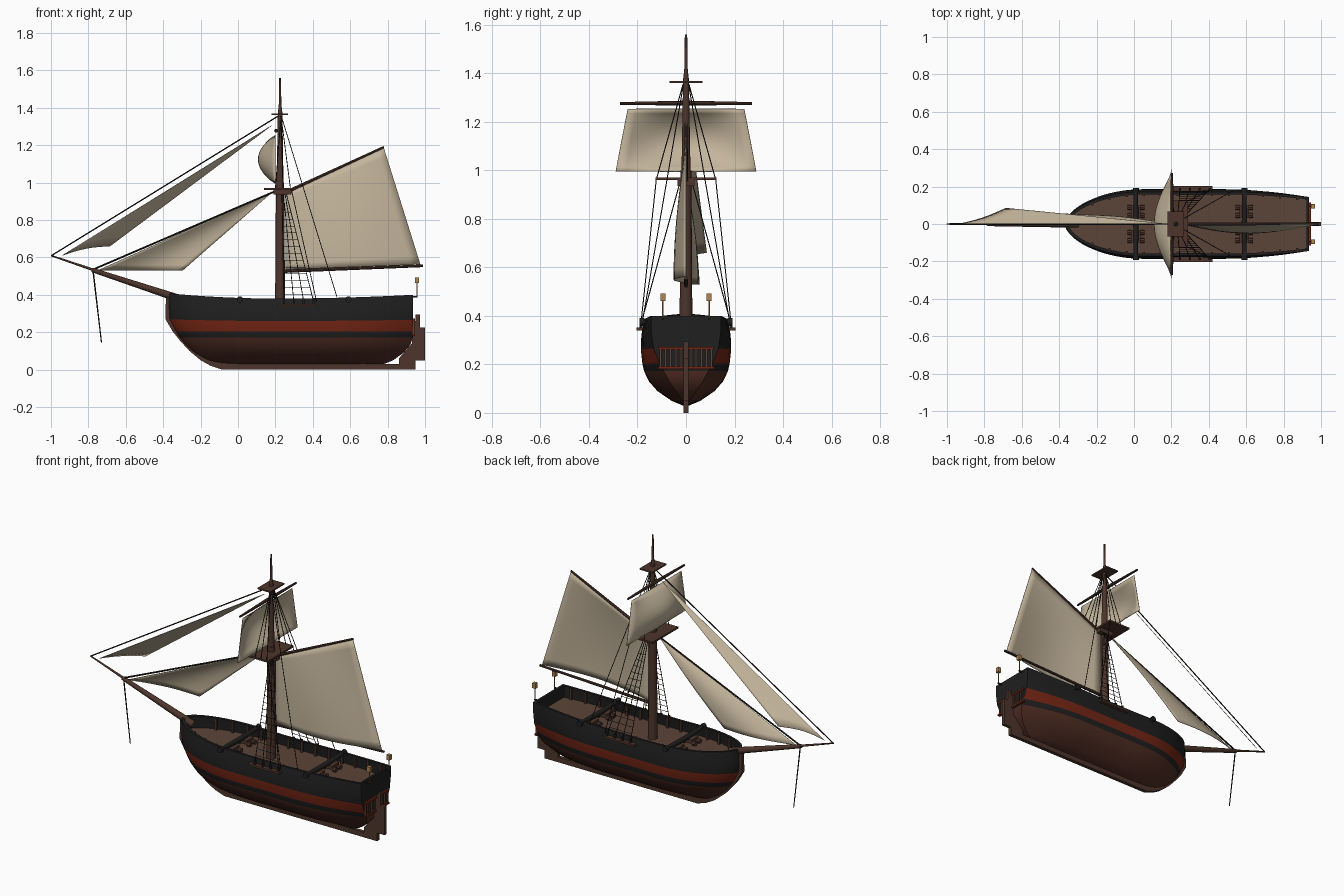
import bpy, bmesh, math
from mathutils import Vector

if "Cube" in bpy.data.objects:
    bpy.data.objects.remove(bpy.data.objects["Cube"])

def material(name, r, g, b):
    m = bpy.data.materials.new(name)
    m.diffuse_color = (r, g, b, 1)
    m.use_nodes = True
    m.node_tree.nodes["Principled BSDF"].inputs["Base Color"].default_value = m.diffuse_color
    return m

BLACK = material("black_paint", .014, .014, .014)
RED = material("red_paint", .17, .018, .007)
BOTTOM = material("bottom_brown", .08, .026, .017)
DECK = material("deck_wood", .105, .058, .04)
WOOD = material("spar_wood", .075, .036, .025)
SAIL = material("sail_cloth", .55, .46, .33)
ROPE = material("rope", .016, .014, .012)
BRASS = material("lantern_brass", .42, .24, .08)

def finish(name, bm, mats, smooth=None):
    bmesh.ops.recalc_face_normals(bm, faces=bm.faces)
    me = bpy.data.meshes.new(name)
    bm.to_mesh(me)
    bm.free()
    for m in mats:
        me.materials.append(m)
    ob = bpy.data.objects.new(name, me)
    bpy.context.collection.objects.link(ob)
    if smooth:
        bpy.ops.object.select_all(action='DESELECT')
        ob.select_set(True)
        bpy.context.view_layer.objects.active = ob
        bpy.ops.object.shade_smooth_by_angle(angle=math.radians(smooth))
    return ob

def rods(name, items, mat, sides=6):
    """Tapered rods: (start, end, start radius, end radius)."""
    bm = bmesh.new()
    for p, q, r0, r1 in items:
        p, q = Vector(p), Vector(q)
        d = q - p
        mtx = d.to_track_quat('Z', 'Y').to_matrix().to_4x4()
        mtx.translation = (p + q) / 2
        bmesh.ops.create_cone(bm, cap_ends=True, segments=sides, radius1=r0,
                              radius2=r1, depth=d.length, matrix=mtx)
    return finish(name, bm, [mat], 40 if sides > 6 else None)

def boxes(name, items, mat):
    """Boxes given as (low corner, high corner)."""
    bm = bmesh.new()
    for lo, hi in items:
        vs = bmesh.ops.create_cube(bm, size=1)["verts"]
        for v in vs:
            v.co = [l + (c + .5) * (h - l) for l, h, c in zip(lo, hi, v.co)]
    return finish(name, bm, [mat])

def plate(name, outline, half, mat):
    """Side outline in x, z given a thickness across y."""
    bm = bmesh.new()
    f = bm.faces.new([bm.verts.new((x, -half, z)) for x, z in outline])
    ext = bmesh.ops.extrude_face_region(bm, geom=[f])["geom"]
    for v in ext:
        if isinstance(v, bmesh.types.BMVert):
            v.co.y = half
    return finish(name, bm, [mat])

def sail(name, a, b, c, d, belly, n=14):
    """Cloth between edges a-b and d-c, displaced by belly(u, v)."""
    a, b, c, d = map(Vector, (a, b, c, d))
    bm = bmesh.new()
    g = [[bm.verts.new(a.lerp(b, i / n).lerp(d.lerp(c, i / n), j / n)
                       + Vector(belly(i / n, j / n))) for i in range(n + 1)]
         for j in range(n + 1)]
    for j in range(n):
        for i in range(n):
            bm.faces.new((g[j][i], g[j][i + 1], g[j + 1][i + 1], g[j + 1][i]))
    bmesh.ops.remove_doubles(bm, verts=bm.verts, dist=1e-5)
    ob = finish(name, bm, [SAIL], 60)
    mod = ob.modifiers.new("thickness", 'SOLIDIFY')
    mod.thickness, mod.offset = .003, 0

# Hull lines: height, bow x, stern x, half breadth, stern taper
LINES = [(.03, -.10, .78, .012, .8), (.05, -.165, .83, .06, .75), (.09, -.235, .885, .118, .65),
         (.13, -.28, .92, .153, .55), (.172, -.315, .935, .173, .47), (.204, -.335, .935, .18, .4),
         (.26, -.368, .935, .186, .28), (.32, -.372, .935, .184, .22), (.38, -.372, .935, .172, .16)]
N = 28

def line(z):
    for p, q in zip(LINES, LINES[1:]):
        if z <= q[0]:
            k = (z - p[0]) / (q[0] - p[0])
            return [s + (e - s) * k for s, e in zip(p, q)]
    return LINES[-1]

def point(t, z, inset=0):
    _, xb, xs, b, k = line(z)
    xb, xs, b = xb + inset * 1.4, xs - inset, b - inset
    f = (1 - max(0, 1 - t / .32) ** 2) ** .6 * (1 - k * max(0, (t - .65) / .35) ** 2)
    x = xb + (xs - xb) * t
    u = (x - .2) / .57
    rise = (.028 if u < 0 else .012) * u * u * max(0, (z - .204) / .176)
    return x, b * f, z + rise

def ring(bm, z, inset=0):
    pts = [point((i / N) ** 1.5, z, inset) for i in range(N + 1)]
    return [bm.verts.new(p) for p in pts] + [bm.verts.new((x, -y, h)) for x, y, h in pts[:0:-1]]

# Hull with painted bands and a hollow bulwark
bm = bmesh.new()
rows = [(l[0], 0) for l in LINES] + [(.38, .014), (.32, .014), (.31, .014)]
rings = [ring(bm, *r) for r in rows]
for k, (r, s) in enumerate(zip(rings, rings[1:])):
    for i in range(len(r)):
        j = (i + 1) % len(r)
        f = bm.faces.new((r[i], r[j], s[j], s[i]))
        f.material_index = 2 if k < 4 else (1 if k == 5 and i != N else 0)
bm.faces.new(rings[0]).material_index = 2
finish("hull", bm, [BLACK, RED, BOTTOM], 35)

# Deck
bm = bmesh.new()
r = ring(bm, .315, .01)
for i in range(1, N):
    bm.faces.new((r[i], r[i + 1], r[-i - 1], r[-i]))
bm.faces.new((r[0], r[1], r[-1]))
finish("deck", bm, [DECK])

# Bulwark posts
posts = []
for i in range(13):
    x, y, z = point(.1 + i * .072, .378, .017)
    posts += [((x - .006, s * y - .006, .31), (x + .006, s * y + .006, z)) for s in (-1, 1)]
boxes("bulwark_posts", posts, WOOD)

# Keel, stem, sternpost and rudder
plate("stem_and_keel", [(-.385, .41), (-.388, .27), (-.35, .205), (-.31, .155), (-.26, .1), (-.2, .05),
      (-.145, .02), (-.085, 0), (.95, 0), (.95, .03), (-.07, .035), (-.15, .065), (-.24, .13),
      (-.3, .2), (-.35, .28), (-.355, .41)], .011, WOOD)
plate("sternpost", [(.86, .01), (.95, .01), (.95, .26), (.93, .26), (.93, .14), (.86, .06)], .011, WOOD)
plate("rudder", [(.95, .05), (1, .05), (1, .225), (.972, .225), (.972, .295), (.95, .295)], .01, WOOD)

# Stern gallery
boxes("gallery_rails", [((.93, -.115, z), (.946, .115, z + .011)) for z in (.181, .261)], RED)
boxes("gallery_balusters", [((.933, y * .021 - .004, .19), (.943, y * .021 + .004, .263))
                            for y in range(-5, 6) if y], DECK)

# Stern lanterns
rods("lantern_poles", [((.957, s * .095, .39), (.957, s * .095, .47), .003, .003) for s in (-1, 1)], BRASS)
boxes("lantern_brackets", [((.925, s * .095 - .004, .385), (.96, s * .095 + .004, .393)) for s in (-1, 1)], BLACK)
boxes("lanterns", [((.946, s * .095 - .011, .462), (.968, s * .095 + .011, .493)) for s in (-1, 1)], BRASS)

# Guns lying across the rails, with wheeled carriages
barrels, carriages, wheels = [], [], []
for x in (.01, .59):
    for s in (-1, 1):
        barrels += [((x, 0, .368), (x, s * .17, .374), .015, .012),
                    ((x, s * .165, .374), (x, s * .192, .375), .015, .017)]
        ya, yb = sorted((s * .035, s * .1))
        carriages.append(((x - .025, ya, .33), (x + .025, yb, .352)))
        for dx in (-.036, .036):
            for y in (s * .045, s * .088):
                wheels.append(((x + dx - .01, y, .33), (x + dx + .01, y, .33), .014, .014))
rods("gun_barrels", barrels, BLACK, 10)
boxes("gun_carriages", carriages, WOOD)
rods("gun_wheels", wheels, WOOD, 8)

# Mast with two platforms
M = .225
rods("mast", [((M, 0, .3), (M, 0, 1.0), .027, .022), ((M, 0, .97), (M, 0, 1.38), .019, .012),
              ((M, 0, 1.36), (M, 0, 1.42), .013, .007), ((M, 0, 1.4), (M, 0, 1.56), .007, .005)], WOOD, 12)
boxes("mast_platforms", [((.14, -.125, .96), (.29, .125, .971)), ((.18, -.068, 1.36), (.267, .068, 1.368))], WOOD)
boxes("platform_supports", [((.19, -.035, .935), (.285, .035, .96))], WOOD)

# Bowsprit, yard, gaff and boom
rods("bowsprit", [((-.3, 0, .375), (-.78, 0, .533), .021, .012),
                  ((-.72, 0, .515), (-1.0, 0, .61), .008, .004)], WOOD, 10)
rods("yard", [((.203, 0, 1.277), (.203, s * .272, 1.275), .01, .006) for s in (-1, 1)], WOOD, 8)
rods("gaff_and_boom", [((.235, 0, .938), (.78, 0, 1.19), .009, .006),
                       ((.22, 0, .525), (.99, 0, .555), .009, .007)], WOOD, 8)

# Sails
sin, pi = math.sin, math.pi
sail("square_sail", (.2, -.29, .995), (.2, .29, .995), (.2, .24, 1.253), (.2, -.24, 1.253),
     lambda u, v: (-.092 * sin(pi * u) * sin(pi * v) ** .8 if 0 < v < 1 else 0, 0, 0))
sail("main_sail", (.255, 0, .535), (.975, 0, .562), (.78, 0, 1.185), (.255, 0, .947),
     lambda u, v: (0, -.05 * sin(pi * u) * (1 - v ** 2), 0))
sail("inner_jib", (-.75, 0, .53), (-.295, .05, .53), (.185, 0, .95), (.185, 0, .95),
     lambda u, v: (0, .025 * sin(pi * u) * (1 - v) + .012 * u * sin(pi * v), 0))
sail("outer_jib", (-.94, 0, .61), (-.685, .085, .66), (.18, 0, 1.305), (.18, 0, 1.305),
     lambda u, v: (0, -.01 * sin(pi * u) * (1 - v), .012 * sin(pi * u) * (1 - v)))

# Stays and the strut below the bowsprit
rods("stays", [((-1.0, 0, .608), (M, 0, 1.362), .0035, .0035), ((-.775, 0, .535), (M, 0, .965), .005, .005),
               ((-.775, 0, .53), (-.73, 0, .145), .004, .003)], ROPE)

# Shrouds, ladder lines and backstays on both sides
ropes, channels = [], []
R = .0022
for s in (-1, 1):
    top = [Vector((.235 + .007 * i, s * .025, .95)) for i in range(4)]
    foot = [Vector((.245 + .053 * i, s * .186, .365)) for i in range(4)]
    ropes += [(p, q, R, R) for p, q in zip(top, foot)]
    for k in range(1, 14):
        row = [q.lerp(p, k / 16) for p, q in zip(top, foot)]
        ropes += [(row[0], row[3], .0015, .0015)]
    ropes += [((M + .005, s * .012, 1.355), (x, s * .12, .97), R, R) for x in (.2, .24, .28)]
    ropes += [((.285, s * .122, .965), (.42, s * .186, .365), R, R),
              ((M + .01, s * .012, 1.345), (.53, s * .178, .385), R, R)]
    ya, yb = sorted((s * .175, s * .203))
    channels.append(((.21, ya, .34), (.42, yb, .352)))
rods("shrouds", ropes, ROPE, 5)
boxes("shroud_channels", channels, WOOD)
boxes("shroud_blocks", [((.24 + .053 * i, s * .186 - .006, .345), (.252 + .053 * i, s * .186 + .006, .375))
                        for i in range(4) for s in (-1, 1)], BLACK)
